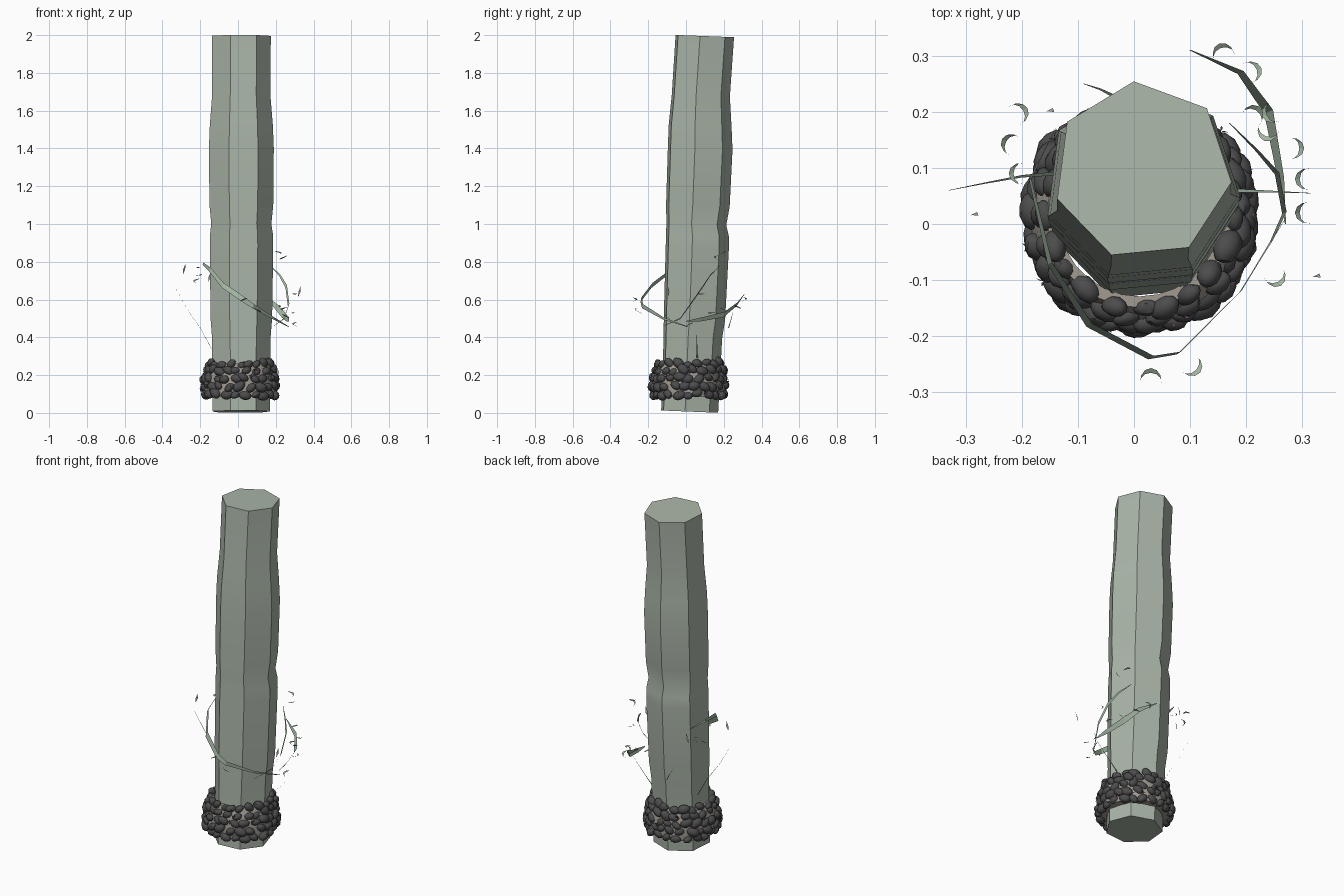
import bpy, bmesh, math, random
from mathutils import Vector, Matrix

if "Cube" in bpy.data.objects:
    bpy.data.objects.remove(bpy.data.objects["Cube"])

random.seed(7)


def material(name, rgb):
    m = bpy.data.materials.new(name)
    m.diffuse_color = (*rgb, 1)
    m.use_nodes = True
    m.node_tree.nodes["Principled BSDF"].inputs["Base Color"].default_value = m.diffuse_color
    return m


GREEN = material("green_grey", (0.41, 0.47, 0.40))
LEAF = material("leaf_green", (0.36, 0.46, 0.36))
STONE = material("dark_stone", (0.075, 0.073, 0.075))
SOIL = material("soil", (0.36, 0.33, 0.29))
PINK = material("mauve", (0.24, 0.12, 0.19))


def finish(bm, name, mat, smooth=True):
    bmesh.ops.recalc_face_normals(bm, faces=bm.faces)
    me = bpy.data.meshes.new(name)
    bm.to_mesh(me)
    bm.free()
    me.materials.append(mat)
    ob = bpy.data.objects.new(name, me)
    bpy.context.collection.objects.link(ob)
    if smooth:
        bpy.ops.object.select_all(action='DESELECT')
        ob.select_set(True)
        bpy.context.view_layer.objects.active = ob
        bpy.ops.object.shade_smooth_by_angle(angle=math.radians(35))
    return ob


def loft(bm, rings, close=False):
    """Bridge equal-sized vertex rings; cap the ends, or join last to first."""
    n = len(rings[0])
    pairs = list(zip(rings, rings[1:] + ([rings[0]] if close else [])))
    for a, b in pairs:
        for i in range(n):
            j = (i + 1) % n
            bm.faces.new((a[i], a[j], b[j], b[i]))
    if not close:
        bm.faces.new(rings[0][::-1])
        bm.faces.new(rings[-1])


def ribbon(bm, pts, width, across, taper_start=True):
    """Flat strip along pts, narrowing towards its ends."""
    pts = [Vector(p) for p in pts]
    across = Vector(across).normalized()
    n = len(pts) - 1
    prev = None
    for i, p in enumerate(pts):
        t = i / n
        w = math.sin(math.pi * t) if taper_start else 1 - t
        d = across * width * 0.5 * max(w, 0.12)
        cur = (bm.verts.new(p - d), bm.verts.new(p + d))
        if prev:
            bm.faces.new((prev[0], prev[1], cur[1], cur[0]))
        prev = cur


# Trunk: seven-sided, leaning back, slices slightly tilted
bm = bmesh.new()
rings = []
for z, r, cx, cy in [(0.007, .156, .014, .015), (0.40, .160, .014, .032), (0.50, .168, .014, .040),
                     (0.88, .173, .015, .055), (0.94, .172, .015, .056), (1.00, .164, .014, .050),
                     (1.10, .174, .014, .058), (1.40, .177, .014, .070), (1.52, .172, .014, .070),
                     (1.68, .159, .014, .074), (1.995, .160, .015, .095)]:
    ring = []
    for k in range(7):
        a = math.radians(95.5) + k * math.tau / 7
        ring.append(bm.verts.new((cx + r * math.cos(a), cy + r * math.sin(a),
                                  z - 0.04 * r * math.sin(a))))
    rings.append(ring)
loft(bm, rings)
finish(bm, "trunk", GREEN)

# Soil collar under the pebbles
CX, CY = 0.01, 0.016
bm = bmesh.new()
rings = []
for z, r in [(.085, .15), (.085, .19), (.14, .197), (.215, .185), (.262, .165), (.262, .145)]:
    rings.append([bm.verts.new((CX + r * math.cos(k * math.tau / 28),
                                CY + r * math.sin(k * math.tau / 28), z)) for k in range(28)])
loft(bm, rings, close=True)
finish(bm, "soil_collar", SOIL)

# Pebbles packed in rows around the collar
bm = bmesh.new()
for row, (z, r, n) in enumerate([(.098, .190, 22), (.140, .194, 22), (.182, .188, 22),
                                 (.224, .179, 21), (.258, .166, 20)]):
    for k in range(n):
        a = (k + 0.5 * (row % 2) + random.uniform(-.25, .25)) * math.tau / n
        s = random.uniform(.8, 1.2)
        rr = r + random.uniform(-.005, .005)
        pos = Vector((CX + rr * math.cos(a), CY + rr * math.sin(a), z + random.uniform(-.009, .009)))
        m = (Matrix.Translation(pos) @ Matrix.Rotation(a, 4, 'Z')
             @ Matrix.Rotation(random.uniform(-.9, .9), 4, 'X')
             @ Matrix.Rotation(random.uniform(-.3, .3), 4, 'Z')
             @ Matrix.Diagonal((.021 * s, .031 * s, .022 * s, 1)))
        made = bmesh.ops.create_icosphere(bm, subdivisions=2, radius=1, matrix=m)
        for v in made["verts"]:
            v.co += Vector([random.uniform(-.0012, .0012) for _ in range(3)])
finish(bm, "pebbles", STONE)

# Tiny star-shaped sprouts between the pebbles
bm = bmesh.new()
for k in range(18):
    a = k * math.tau / 18 + random.uniform(-.12, .12)
    z = random.uniform(.11, .24)
    r = .213 - .15 * max(0, z - .15)
    c = Vector((CX + r * math.cos(a), CY + r * math.sin(a), z))
    out = Vector((math.cos(a), math.sin(a), 0))
    side = Vector((-math.sin(a), math.cos(a), 0))
    for p in range(5):
        b = p * math.tau / 5
        d = side * math.cos(b) + Vector((0, 0, math.sin(b)))
        ribbon(bm, [c - out * .006, c + d * .008, c + d * .015 + out * .003], .005, out.cross(d))
finish(bm, "sprouts", PINK, False)

# Vines wrapping the trunk
vines = {
    "vine_front": ([(-.14, .17, .76), (-.185, .08, .79), (-.15, -.07, .76), (-.08, -.18, .675),
                    (.03, -.238, .60), (.08, -.23, .565), (.19, -.12, .50), (.27, .01, .455)], .030),
    "vine_back": ([(.27, .0, .485), (.262, .08, .495), (.24, .20, .52), (.19, .27, .575),
                   (.10, .31, .63)], .034),
    "vine_right": ([(.19, -.12, .46), (.245, -.03, .50), (.268, .02, .57), (.255, .09, .67),
                    (.22, .13, .73), (.17, .18, .78)], .018),
}
for name, (pts, w) in vines.items():
    bm = bmesh.new()
    ribbon(bm, pts, w, (.45 if pts[0][0] > 0 else .3, .2, .85))
    finish(bm, name, LEAF, False)

# Curled crescent leaves along the vines: x, y, z, facing angle in degrees
bm = bmesh.new()
for x, y, z, ang in [(.03, -.28, .60, 90), (.10, -.25, .54, 320), (.31, .02, .47, 180),
                     (.31, .08, .63, 180), (.28, .135, .53, 0), (.25, .20, .55, 200),
                     (.205, .27, .56, 20), (.16, .30, .60, 110), (-.215, .14, .70, 150),
                     (-.21, .195, .73, 30), (.24, .17, .82, 250), (.21, .19, .85, 60),
                     (.25, -.09, .51, 300), (-.20, .09, .77, 180)]:
    tilt = random.uniform(-.5, .5)
    arc = []
    for i in range(7):
        b = math.radians(ang - 100 + i * 200 / 6)
        arc.append((x + .019 * math.cos(b), y + .019 * math.sin(b), z + tilt * .03 * (i / 3 - 1)))
    ribbon(bm, arc, .010, (math.cos(math.radians(ang)), math.sin(math.radians(ang)), .6))
finish(bm, "curled_leaves", LEAF, False)

# Thin grass blades rising from the collar
bm = bmesh.new()
for pts in [[(-.14, .09, .34), (-.20, .085, .45), (-.27, .072, .55), (-.33, .06, .66)],
            [(.17, .06, .29), (.24, .058, .36), (.315, .055, .44)],
            [(-.03, .225, .45), (-.06, .24, .50), (-.09, .25, .54)]]:
    ribbon(bm, pts, .007, (0.2, 1, 0.2), False)
for x, y, z in [(-.285, .015, .76), (.325, -.095, .64), (-.15, .20, .72)]:
    ribbon(bm, [(x - .006, y, z - .025), (x, y + .004, z), (x + .007, y, z + .028)], .012, (1, .5, 0))
finish(bm, "grass_blades", LEAF, False)
